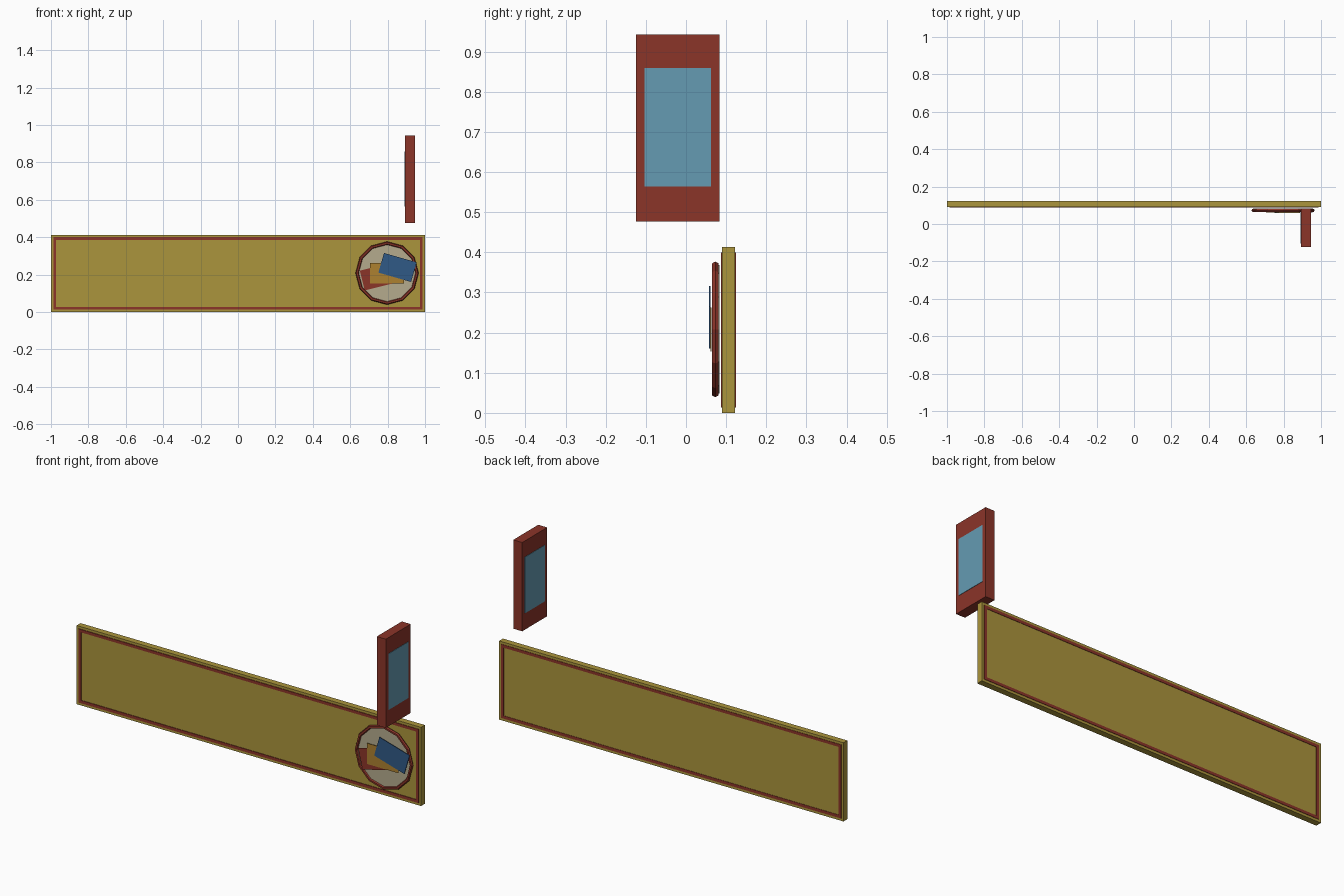
import bpy
from math import radians

if "Cube" in bpy.data.objects:
    bpy.data.objects.remove(bpy.data.objects["Cube"])


def material(name, rgb):
    m = bpy.data.materials.new(name)
    m.diffuse_color = (*rgb, 1)
    m.use_nodes = True
    m.node_tree.nodes["Principled BSDF"].inputs["Base Color"].default_value = m.diffuse_color
    return m


GOLD = material("gold", (0.41, 0.30, 0.045))
RED = material("red", (0.26, 0.035, 0.022))
SKY = material("sky_blue", (0.13, 0.33, 0.45))
CREAM = material("cream", (0.46, 0.41, 0.27))
AMBER = material("amber", (0.42, 0.22, 0.03))
BLUE = material("blue", (0.03, 0.10, 0.24))


def finish(name, mat):
    ob = bpy.context.object
    ob.name = name
    ob.data.materials.append(mat)
    return ob


def box(name, centre, size, mat, angle=0):
    bpy.ops.mesh.primitive_cube_add(size=1, location=centre, rotation=(0, -radians(angle), 0))
    bpy.context.object.scale = size
    return finish(name, mat)


# Long shop-front board
box("board", (0, 0.106, 0.2065), (2, 0.032, 0.413), GOLD)

# Raised border lines on both faces
W, X, Z0, Z1 = 0.015, 0.987, 0.013, 0.400
for side, y in (("front", 0.0885), ("back", 0.1225)):
    for end, z in (("bottom", Z0 + W / 2), ("top", Z1 - W / 2)):
        box(f"border_{side}_{end}", (0, y, z), (2 * X, 0.003, W), RED)
    for end, s in (("left", -1), ("right", 1)):
        box(f"border_{side}_{end}", (s * (X - W / 2), y, (Z0 + Z1) / 2),
            (W, 0.003, Z1 - Z0 - 2 * W), RED)

# Round emblem: twelve-sided plate and ring
CX, CZ = 0.797, 0.208
bpy.ops.mesh.primitive_cylinder_add(vertices=12, radius=0.16, depth=0.012,
                                    location=(CX, 0.078, CZ), rotation=(radians(90), 0, radians(0)))
plate = finish("emblem_plate", CREAM)
plate.rotation_euler.y = radians(90)
bpy.ops.mesh.primitive_torus_add(major_segments=12, minor_segments=6, major_radius=0.16,
                                 minor_radius=0.009, location=(CX, 0.073, CZ),
                                 rotation=(radians(90), 0, 0))
finish("emblem_ring", RED)

# Three overlapping cards on the emblem
for name, x, y, z, angle, mat in (("red", -0.044, 0.066, -0.018, 14, RED),
                                  ("amber", 0.0, 0.0625, 0.0, 0, AMBER),
                                  ("blue", 0.056, 0.059, 0.030, -16, BLUE)):
    box(f"card_{name}", (CX + x, y, CZ + z), (0.182, 0.003, 0.109), mat, angle)

# Projecting blade sign with a panel on each side
box("blade_sign", (0.919, -0.0205, 0.710), (0.052, 0.207, 0.466), RED)
for side, s in (("left", -1), ("right", 1)):
    box(f"blade_panel_{side}", (0.919 + s * 0.0265, -0.0205, 0.7115), (0.003, 0.166, 0.295), SKY)
